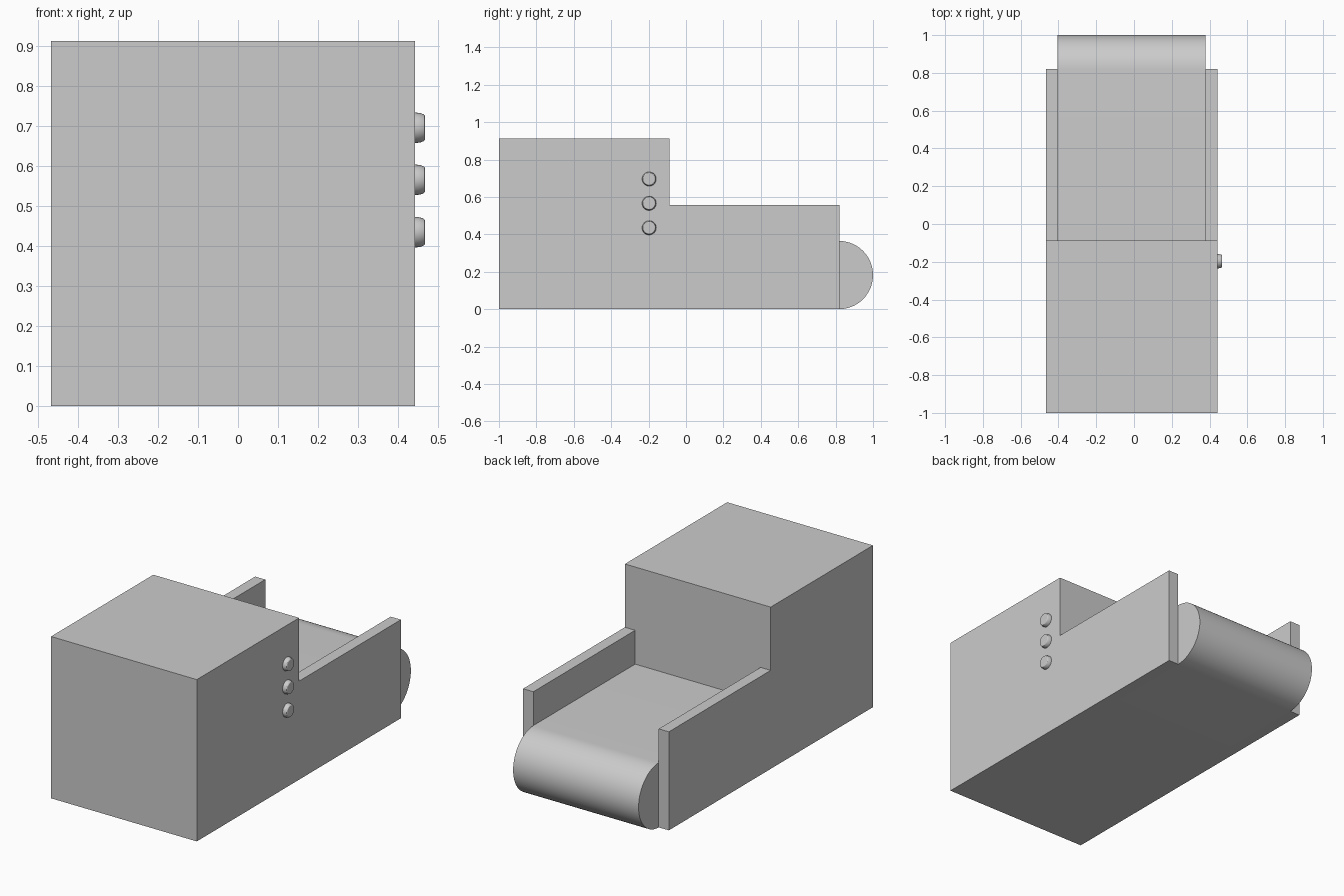
import bpy, bmesh
from math import sin, cos, pi

if "Cube" in bpy.data.objects:
    bpy.data.objects.remove(bpy.data.objects["Cube"])

TOP, RAIL_TOP, BELT_TOP = 0.913, 0.556, 0.365
BACK, STEP, RAIL_END = -1.0, -0.088, 0.82
LEFT, RIGHT = -0.467, 0.443
BELT_LEFT, BELT_RIGHT = -0.404, 0.379


def finish(bm, name, smooth=False):
    bmesh.ops.recalc_face_normals(bm, faces=bm.faces)
    mesh = bpy.data.meshes.new(name)
    bm.to_mesh(mesh)
    bm.free()
    obj = bpy.data.objects.new(name, mesh)
    bpy.context.collection.objects.link(obj)
    if smooth:
        bpy.ops.object.select_all(action='DESELECT')
        obj.select_set(True)
        bpy.context.view_layer.objects.active = obj
        bpy.ops.object.shade_smooth_by_angle(angle=pi / 6)
    return obj


def extrude_x(name, profile, x0, x1, smooth=False):
    """Extrude a closed (y, z) outline from x0 to x1."""
    bm = bmesh.new()
    face = bm.faces.new([bm.verts.new((x0, y, z)) for y, z in profile])
    res = bmesh.ops.extrude_face_region(bm, geom=[face])
    verts = [v for v in res["geom"] if isinstance(v, bmesh.types.BMVert)]
    bmesh.ops.translate(bm, verts=verts, vec=(x1 - x0, 0, 0))
    return finish(bm, name, smooth)


def rect(y0, y1, z0, z1):
    return [(y0, z0), (y1, z0), (y1, z1), (y0, z1)]


def button(name, x, y, z, profile, sides=32):
    """Lathe (radius, height) points around the x axis."""
    bm = bmesh.new()
    rings = [[bm.verts.new((x + h, y + r * cos(2 * pi * i / sides),
                            z + r * sin(2 * pi * i / sides)))
              for i in range(sides)] for r, h in profile]
    for a, b in zip(rings, rings[1:]):
        for i in range(sides):
            j = (i + 1) % sides
            bm.faces.new((a[i], a[j], b[j], b[i]))
    bm.faces.new(rings[0])
    bm.faces.new(rings[-1])
    return finish(bm, name, True)


# Tall machine housing
extrude_x("housing", rect(BACK, STEP, 0, TOP), LEFT, RIGHT)

# Side rails flanking the belt
extrude_x("left_rail", rect(STEP, RAIL_END, 0, RAIL_TOP), LEFT, BELT_LEFT)
extrude_x("right_rail", rect(STEP, RAIL_END, 0, RAIL_TOP), BELT_RIGHT, RIGHT)

# Belt bed with rounded roller end
R = BELT_TOP / 2
arc = [(1 - R + R * cos(a), R + R * sin(a))
       for a in (-pi / 2 + pi * i / 32 for i in range(33))]
extrude_x("belt", [(STEP, 0)] + arc + [(STEP, BELT_TOP)],
          BELT_LEFT, BELT_RIGHT, True)

# Column of round buttons on the right side
BUTTON = [(0.038, 0), (0.0375, 0.007), (0.036, 0.015),
          (0.033, 0.022), (0.030, 0.024), (0.027, 0.024)]
for n, z in enumerate((0.435, 0.566, 0.696)):
    button(f"button_{n + 1}", RIGHT, -0.197, z, BUTTON)
